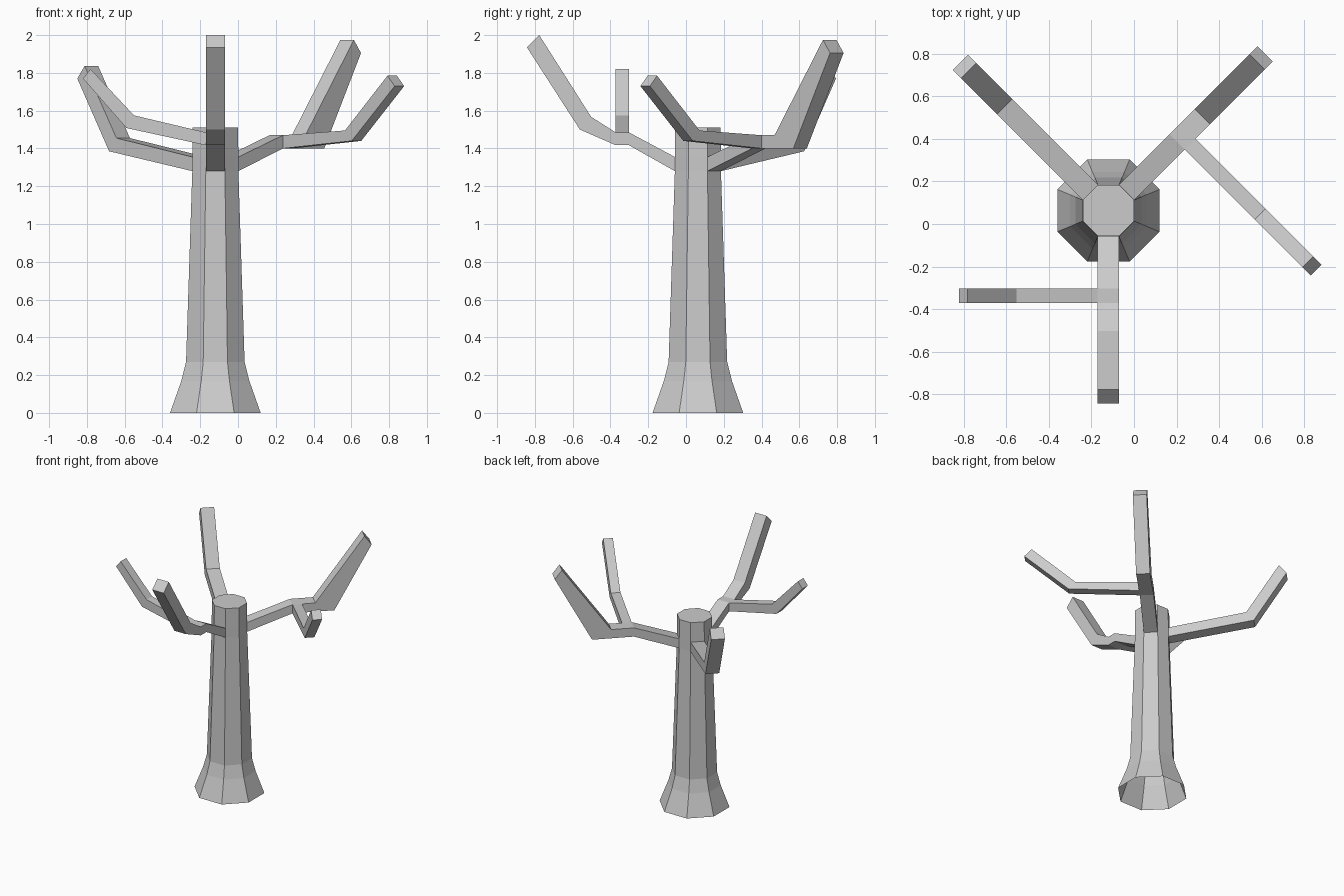
import bpy
from math import cos, sin, tan, pi, radians

if "Cube" in bpy.data.objects:
    bpy.data.objects.remove(bpy.data.objects["Cube"])

CX, CY = -0.12, 0.063   # trunk axis


def skin(name, rings, openings=()):
    """Skin equal-sized rings, cap the last one; openings are (segment, side) pairs left open."""
    n = len(rings[0])
    verts = [v for ring in rings for v in ring]
    faces = []
    for s in range(len(rings) - 1):
        for i in range(n):
            if (s, i) not in openings:
                j = (i + 1) % n
                a, b = s * n, (s + 1) * n
                faces.append((a + i, a + j, b + j, b + i))
    faces.append(tuple(range(len(verts) - n, len(verts))))
    mesh = bpy.data.meshes.new(name)
    mesh.from_pydata(verts, [], faces)
    mesh.update()
    obj = bpy.data.objects.new(name, mesh)
    bpy.context.collection.objects.link(obj)
    return obj


def branch(name, origin, degrees, width, profile, openings=()):
    """Rectangular limb; profile rows are (top distance, top z, bottom distance, bottom z)."""
    dx, dy = cos(radians(degrees)), sin(radians(degrees))
    h = width / 2

    def point(r, side, z):
        return (origin[0] + dx * r + dy * side, origin[1] + dy * r - dx * side, z)

    rings = [[point(rt, -h, zt), point(rt, h, zt), point(rb, h, zb), point(rb, -h, zb)]
             for rt, zt, rb, zb in profile]
    return skin(name, rings, openings)


# Octagonal trunk with flared, open base and three branch openings
A = 0.122
trunk_profile = [(0.24, 0), (0.18, 0.17), (0.155, 0.27), (A, 1.28), (A, 1.355), (0.12, 1.51)]
trunk_rings = []
for apothem, z in trunk_profile:
    r = apothem / cos(pi / 8)
    trunk_rings.append([(CX + r * cos((k - 0.5) * pi / 4), CY + r * sin((k - 0.5) * pi / 4), z)
                        for k in range(8)])
skin("trunk", trunk_rings, {(3, 1), (3, 3), (3, 6)})

# Main branches
W = 2 * A * tan(pi / 8)
start = (A, 1.355, A, 1.28)
branch("front_branch", (CX, CY), 270, W, [
    start, (0.365, 1.485, 0.365, 1.417), (0.435, 1.485, 0.435, 1.417),
    (0.565, 1.567, 0.625, 1.50), (0.84, 2.0, 0.905, 1.935)], {(1, 1)})
branch("back_left_branch", (CX, CY), 135, W, [
    start, (0.69, 1.455, 0.745, 1.385), (0.928, 1.837, 0.983, 1.77)])
branch("back_right_branch", (CX, CY), 45, W, [
    start, (0.456, 1.47, 0.456, 1.40), (0.527, 1.47, 0.527, 1.40),
    (0.624, 1.47, 0.765, 1.40), (0.987, 1.975, 1.04, 1.905)], {(1, 1)})

# Side twigs growing from the flat middle segment of a branch
branch("front_twig", (CX - W / 2, CY - 0.40), 180, 0.07, [
    (0, 1.485, 0, 1.417), (0.38, 1.575, 0.42, 1.508), (0.61, 1.82, 0.65, 1.77)])
d, h = 0.4915 * cos(pi / 4), W / 2 * cos(pi / 4)
branch("back_right_twig", (CX + d + h, CY + d - h), 315, 0.071, [
    (0, 1.47, 0, 1.40), (0.464, 1.495, 0.515, 1.44), (0.782, 1.785, 0.836, 1.73)])
